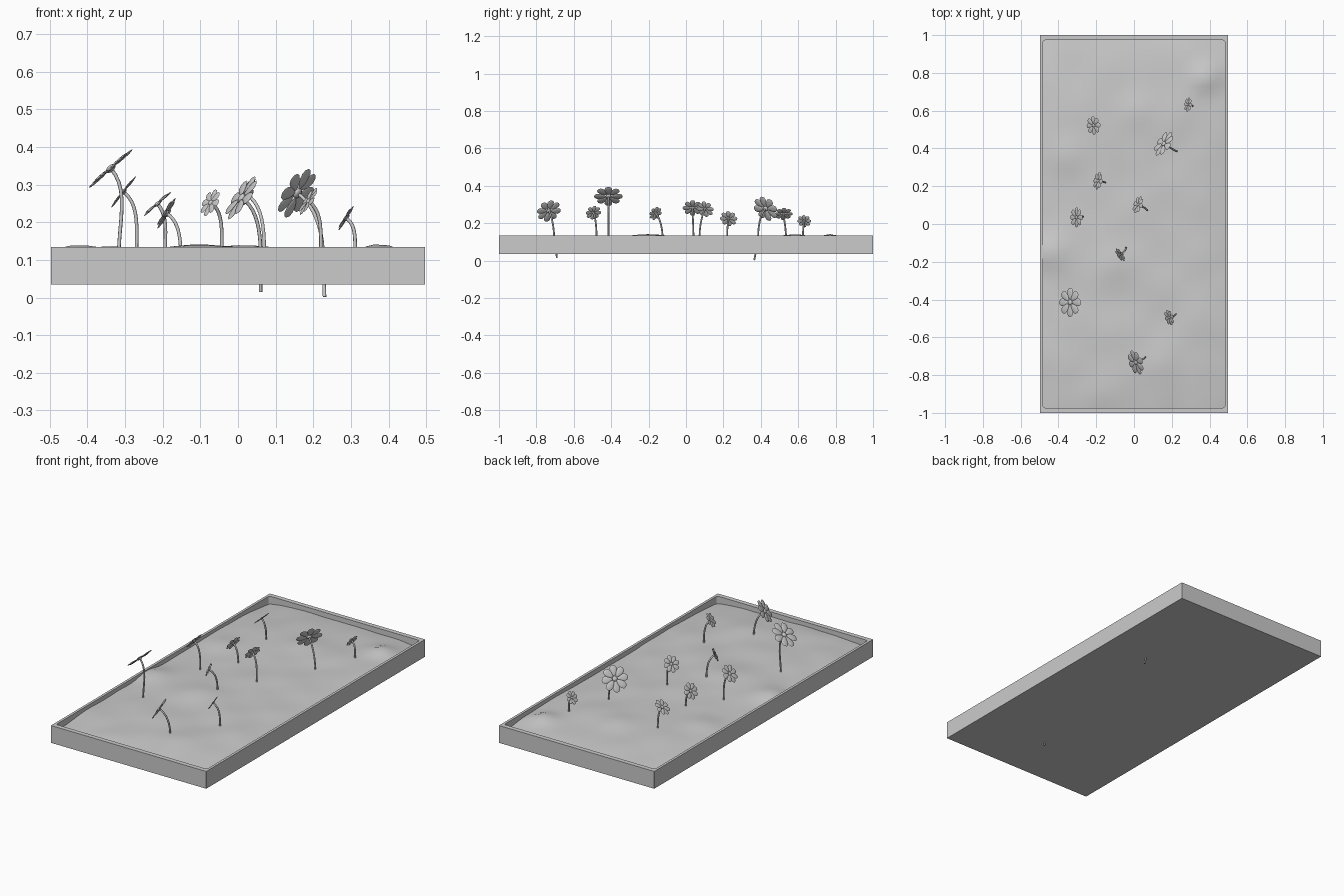
import bpy, bmesh, math
from mathutils import Vector, Matrix, noise

if "Cube" in bpy.data.objects:
    bpy.data.objects.remove(bpy.data.objects["Cube"])

HX, HY, Z0, Z1 = 0.497, 1.0, 0.035, 0.135   # planter half sizes and heights
IX, IY = HX - 0.015, HY - 0.027             # inner opening half sizes


def finish(name, bm, smooth=None):
    bmesh.ops.recalc_face_normals(bm, faces=bm.faces)
    me = bpy.data.meshes.new(name)
    bm.to_mesh(me)
    bm.free()
    ob = bpy.data.objects.new(name, me)
    bpy.context.collection.objects.link(ob)
    if smooth:
        bpy.context.view_layer.objects.active = ob
        ob.select_set(True)
        bpy.ops.object.shade_smooth_by_angle(angle=math.radians(smooth))
        ob.select_set(False)
    return ob


# planter box: rings joined from outer bottom, over the rim, to the inner floor
bm = bmesh.new()
def ring(hx, hy, z, r):
    pts = []
    for i, (sx, sy) in enumerate([(1, 1), (-1, 1), (-1, -1), (1, -1)]):
        for k in range(4):
            a = math.radians(90 * i + 30 * k)
            pts.append(bm.verts.new((sx * (hx - r) + r * math.cos(a),
                                     sy * (hy - r) + r * math.sin(a), z)))
    return pts
rings = [ring(HX, HY, Z0, 0.001), ring(HX, HY, Z1, 0.001),
         ring(IX, IY, Z1, 0.012), ring(IX, IY, 0.06, 0.012)]
for a, b in zip(rings, rings[1:]):
    for i in range(16):
        j = (i + 1) % 16
        bm.faces.new((a[i], a[j], b[j], b[i]))
bm.faces.new(rings[0])
bm.faces.new(rings[-1])
finish("planter_box", bm)

# soil: gently domed, lumpy sheet; mounds are (x, y, height, spread)
MOUNDS = [(0.38, 0.77, 0.027, 0.07), (-0.10, -0.20, 0.014, 0.1), (0.02, 0.60, 0.013, 0.1),
          (0.13, -0.75, 0.014, 0.1), (-0.37, 0.37, 0.010, 0.1), (-0.44, -0.15, 0.022, 0.09)]

def soil_z(x, y):
    u, v = abs(x) / IX, abs(y) / IY
    z = 0.128 - 0.016 * u ** 4 - 0.022 * v ** 6
    z += 0.008 * noise.noise(Vector((x * 6, y * 5, 3.3)))
    for mx, my, h, s in MOUNDS:
        z += h * math.exp(-((x - mx) ** 2 + (y - my) ** 2) / (2 * s * s) * 2)
    return z

bm = bmesh.new()
bmesh.ops.create_grid(bm, x_segments=24, y_segments=48, size=1)
for v in bm.verts:
    x, y = v.co.x * IX, v.co.y * IY
    v.co = (x, y, soil_z(x, y))
finish("soil", bm, 60)


def add_ball(bm, segs, rings, shape):
    for v in bmesh.ops.create_uvsphere(bm, u_segments=segs, v_segments=rings, radius=1)["verts"]:
        v.co = shape(v.co)


# flower: eight tapered petals round a domed centre, on a bent stem
def flower(n, head, base, normal, r, bottom=None):
    head, nor = Vector(head), Vector(normal).normalized()
    place = Matrix.Translation(head) @ nor.to_track_quat('Z', 'Y').to_matrix().to_4x4()
    bm = bmesh.new()
    for k in range(8):
        rot = Matrix.Rotation(k * math.pi / 4, 4, 'Z')
        def petal(c):
            p = Vector((r * (0.58 + 0.42 * c.x), r * 0.25 * c.y * (1 + 0.4 * c.x),
                        r * 0.05 * c.z + r * 0.03 * (k % 2)))
            return place @ rot @ p
        add_ball(bm, 12, 6, petal)
    finish(f"petals_{n}", bm, 40)

    bm = bmesh.new()
    add_ball(bm, 12, 8, lambda c: place @ Vector((c.x * r * 0.2, c.y * r * 0.2, c.z * r * 0.11)))
    finish(f"flower_centre_{n}", bm, 40)

    # stem as a swept tube along a bezier curve
    bx, by = base
    foot = Vector((bx, by, soil_z(bx, by) - 0.015))
    reach = (head - foot).length * 0.4
    p1, p2 = foot + Vector((0, 0, reach)), head - nor * reach * 0.8
    path = []
    if bottom:
        path.append(Vector(bottom))
    for i in range(11):
        t = i / 10
        s = 1 - t
        path.append(s**3 * foot + 3*s*s*t * p1 + 3*s*t*t * p2 + t**3 * head)
    cu = bpy.data.curves.new(f"stem_{n}", 'CURVE')
    cu.dimensions = '3D'
    cu.bevel_depth = 0.0048
    cu.bevel_resolution = 2
    cu.use_fill_caps = True
    sp = cu.splines.new('POLY')
    sp.points.add(len(path) - 1)
    for pt, co in zip(sp.points, path):
        pt.co = (*co, 1)
    bpy.context.collection.objects.link(bpy.data.objects.new(f"stem_{n}", cu))


# head position, foot on soil, facing direction, radius, optional root tip
FLOWERS = [
    ((-0.338, -0.415, 0.343), (-0.317, -0.415), (-0.66, 0.0, 0.75), 0.077),
    ((-0.304, 0.035, 0.281), (-0.270, 0.040), (-0.78, 0.0, 0.62), 0.053),
    ((-0.214, 0.522, 0.249), (-0.194, 0.535), (-0.66, -0.05, 0.75), 0.049),
    ((-0.190, 0.228, 0.224), (-0.152, 0.220), (-0.84, 0.15, 0.50), 0.047),
    ((-0.073, -0.163, 0.252), (-0.043, -0.125), (-0.75, -0.50, 0.43), 0.039),
    ((0.022, 0.102, 0.275), (0.070, 0.072), (-0.80, 0.30, 0.50), 0.048),
    ((0.010, -0.733, 0.265), (0.060, -0.705), (-0.78, -0.30, 0.54), 0.068, (0.06, -0.69, 0.015)),
    ((0.158, 0.425, 0.277), (0.226, 0.385), (-0.72, 0.48, 0.48), 0.074, (0.23, 0.365, 0.002)),
    ((0.187, -0.495, 0.256), (0.220, -0.478), (-0.80, -0.25, 0.53), 0.043),
    ((0.287, 0.632, 0.211), (0.311, 0.625), (-0.83, 0.12, 0.52), 0.038),
]
for i, f in enumerate(FLOWERS):
    flower(i + 1, *f)
